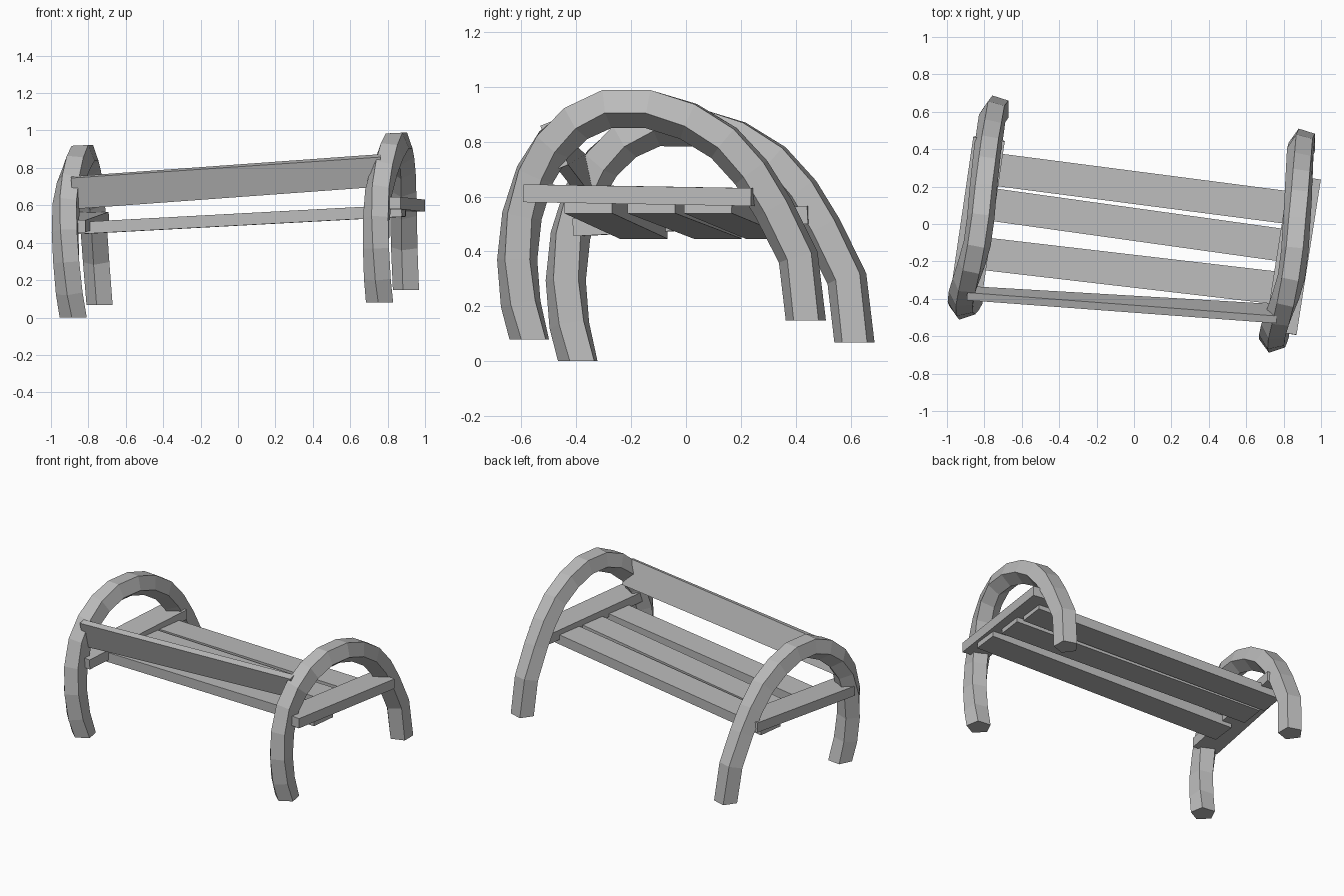
import bpy, bmesh, math
from mathutils import Vector

cube = bpy.data.objects.get("Cube")
if cube:
    bpy.data.objects.remove(cube)

# One plain grey for everything
grey = bpy.data.materials.new("plain_grey")
grey.use_nodes = True
grey.diffuse_color = (0.5, 0.5, 0.5, 1)
grey.node_tree.nodes["Principled BSDF"].inputs["Base Color"].default_value = (0.5, 0.5, 0.5, 1)


def loft(name, rings):
    """Flat-shaded solid skinned over equal rings of points, closed at both ends."""
    bm = bmesh.new()
    loops = [[bm.verts.new(p) for p in ring] for ring in rings]
    count = len(loops[0])
    for a, b in zip(loops, loops[1:]):
        for i in range(count):
            j = (i + 1) % count
            bm.faces.new((a[i], a[j], b[j], b[i]))
    bm.faces.new(loops[0])
    bm.faces.new(loops[-1])
    bmesh.ops.recalc_face_normals(bm, faces=bm.faces)
    mesh = bpy.data.meshes.new(name)
    bm.to_mesh(mesh)
    bm.free()
    mesh.materials.append(grey)
    obj = bpy.data.objects.new(name, mesh)
    bpy.context.collection.objects.link(obj)


def bar(name, start, end, width, height, leans=(0, 0)):
    """Rectangular timber between two centre points, rolled by an angle at each end."""
    a, b = Vector(start), Vector(end)
    axis = (b - a).normalized()
    side = axis.cross(Vector((0, 0, 1))).normalized()
    up = side.cross(axis)
    rings = []
    for p, lean in zip((a, b), leans):
        c, s = math.cos(math.radians(lean)), math.sin(math.radians(lean))
        u = (side * c - up * s) * width / 2
        v = (up * c + side * s) * height / 2
        rings.append([p + u + v, p - u + v, p - u - v, p + u - v])
    loft(name, rings)


# Arch centre line, from front foot over the top to the back foot
ARCH = [(.76, -.567, .08), (.75, -.60, .21), (.745, -.615, .37), (.745, -.60, .53),
        (.755, -.555, .68), (.78, -.49, .79), (.81, -.40, .875), (.84, -.285, .925),
        (.86, -.135, .925), (.87, .01, .88), (.88, .14, .80), (.885, .24, .69),
        (.89, .32, .56), (.895, .41, .38), (.905, .437, .148)]


def arch(name, offset, bow, radius=0.077):
    """Five-sided bent pole that twists slowly along its length."""
    last = len(ARCH) - 1
    path = [Vector(p) + Vector(offset) + Vector(bow) * math.sin(math.pi * i / last)
            for i, p in enumerate(ARCH)]
    normal = Vector((0.985, -0.13, 0.06)).normalized()
    rings = []
    for i, p in enumerate(path):
        if i in (0, last):
            tangent = Vector((0, 0, 1 if i == 0 else -1))
        else:
            tangent = (path[i + 1] - path[i - 1]).normalized()
        side = (normal - tangent * normal.dot(tangent)).normalized()
        out = tangent.cross(side)
        t = i / last
        twist = math.radians(72 * t - 36 if t < 0.5 else 10 - 20 * t)
        angles = [twist + math.tau * k / 5 for k in range(5)]
        rings.append([p + (out * math.cos(a) + side * math.sin(a)) * radius for a in angles])
    loft(name, rings)


# Side arches
arch("left_arch", (0, 0, 0), (0, 0, 0))
arch("right_arch", (-1.638, 0.177, -0.08), (-0.042, 0, 0.014))

# Arm beams running through the arches
bar("left_arm_beam", (.785, -.58, .612), (.915, .25, .598), 0.17, 0.065)
bar("right_arm_beam", (-.90, -.40, .488), (-.775, .455, .533), 0.17, 0.065)

# Seat planks set into the beams
for name, y_right, y_left in (("front", -.356, -.154), ("middle", -.126, .116),
                              ("back", .08, .305)):
    bar(name + "_seat_plank", (-.845, y_left, .478), (.885, y_right, .571), 0.175, 0.064)

# Leaning backrest plank, slightly twisted
bar("backrest", (-.885, -.37, .667), (.77, -.48, .787), 0.042, 0.17, (12, 22))
